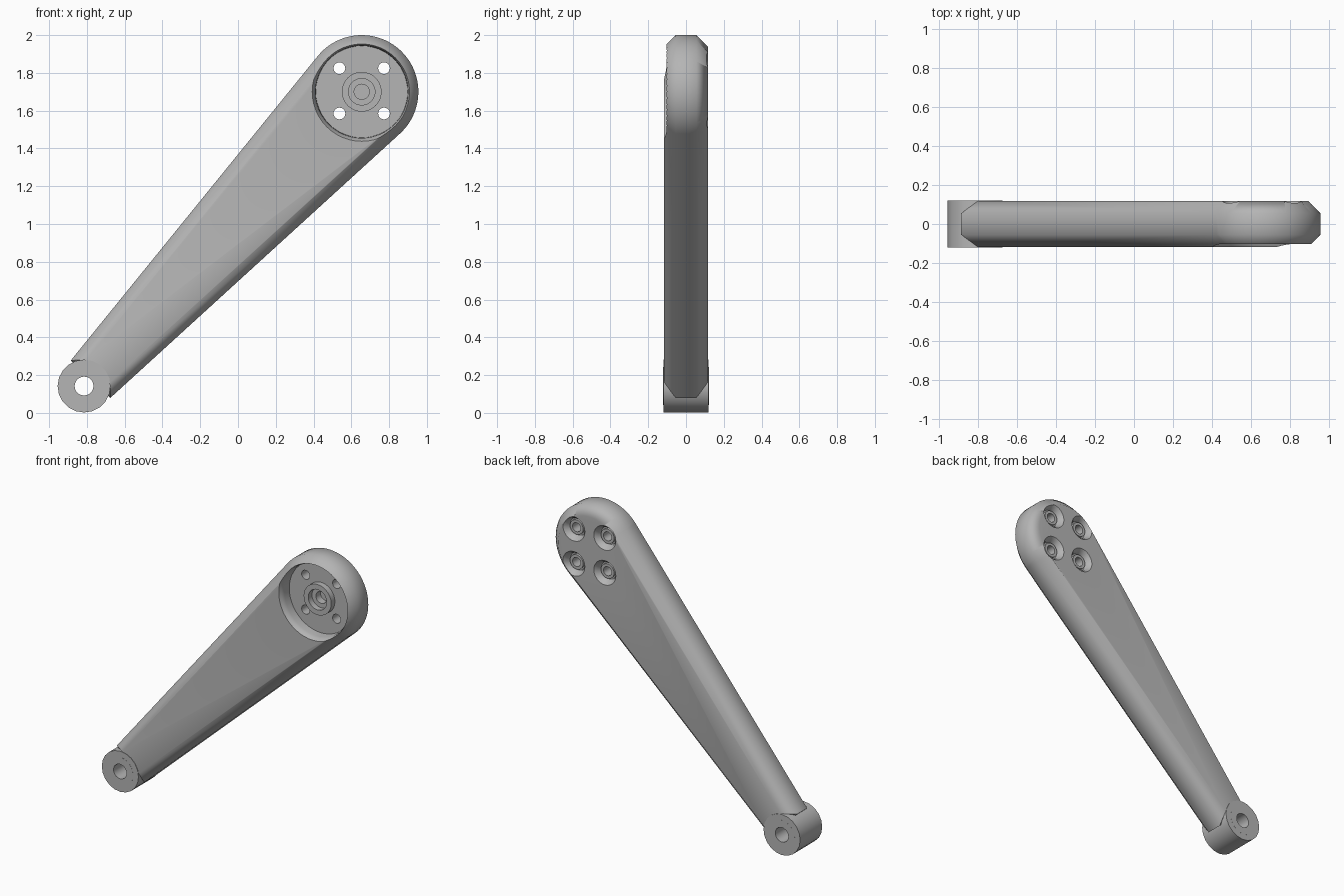
import bpy, bmesh
from math import sin, cos, asin, atan2, pi, hypot, radians

cube = bpy.data.objects.get("Cube")
if cube:
    bpy.data.objects.remove(cube, do_unlink=True)

grey = bpy.data.materials.new("plain_grey")
grey.use_nodes = True
grey.diffuse_color = (0.46, 0.46, 0.46, 1)
grey.node_tree.nodes["Principled BSDF"].inputs["Base Color"].default_value = (0.46, 0.46, 0.46, 1)

# Centres in x and z, end radii and thickness
PIVOT, HEAD = (-0.815, 0.142), (0.655, 1.70)
R_HEAD, R_PIVOT = 0.30, 0.14
HALF, CHAMFER, END = 0.117, 0.062, 0.05
dx, dz = HEAD[0] - PIVOT[0], HEAD[1] - PIVOT[1]
LENGTH, TILT = hypot(dx, dz), atan2(dz, dx)
TAPER = asin((R_HEAD - R_PIVOT) / LENGTH)


def make_object(name, bm):
    bmesh.ops.remove_doubles(bm, verts=bm.verts, dist=1e-5)
    bmesh.ops.recalc_face_normals(bm, faces=bm.faces)
    mesh = bpy.data.meshes.new(name)
    bm.to_mesh(mesh)
    bm.free()
    mesh.materials.append(grey)
    ob = bpy.data.objects.new(name, mesh)
    bpy.context.scene.collection.objects.link(ob)
    return ob


def skin(bm, loops, closed):
    """Bridge equal loops of vertices with quads."""
    n = len(loops[0])
    pairs = list(zip(loops, loops[1:]))
    if closed:
        pairs.append((loops[-1], loops[0]))
    for a, b in pairs:
        for i in range(n):
            j = (i + 1) % n
            bm.faces.new((a[i], a[j], b[j], b[i]))


def lathe(name, centre, profile, sides, closed=False):
    """Spin a (radius, y) profile about an axis along y."""
    bm = bmesh.new()
    loops = []
    for r, y in profile:
        loops.append([bm.verts.new((centre[0] + r * cos(2 * pi * k / sides), y,
                                    centre[1] + r * sin(2 * pi * k / sides)))
                      for k in range(sides)])
    skin(bm, loops, closed)
    return make_object(name, bm)


def arm_outline(inset, steps=40):
    """Tapered outline with a round head and a straight narrow end."""
    sweep = pi / 2 + TAPER
    r = R_HEAD - inset
    pts = []
    for k in range(steps + 1):
        a = -sweep + 2 * sweep * k / steps
        pts.append((LENGTH + r * cos(a), r * sin(a)))
    u = END + inset
    v = (R_PIVOT - inset) / cos(TAPER) + u * sin(TAPER) / cos(TAPER)
    pts += [(u, v), (u, -v)]
    return [(PIVOT[0] + a * cos(TILT) - b * sin(TILT),
             PIVOT[1] + a * sin(TILT) + b * cos(TILT)) for a, b in pts]


def activate(ob):
    bpy.ops.object.select_all(action='DESELECT')
    ob.select_set(True)
    bpy.context.view_layer.objects.active = ob


def smooth(ob, angle):
    activate(ob)
    bpy.ops.object.shade_smooth_by_angle(angle=radians(angle))


# Arm body with chamfered edges
bm = bmesh.new()
levels = [(-HALF, CHAMFER), (CHAMFER - HALF, 0), (HALF - CHAMFER, 0), (HALF, CHAMFER)]
rings = [[bm.verts.new((x, y, z)) for x, z in arm_outline(inset)] for y, inset in levels]
skin(bm, rings, False)
bm.faces.new(rings[0])
bm.faces.new(rings[-1])
arm = make_object("arm", bm)

# Front recess that leaves a hollow hub standing on its floor
cutters = [lathe("recess_cutter", HEAD, [
    (0, 0.02), (0.04, 0.02), (0.04, -0.03), (0.07, -0.03), (0.07, -0.07),
    (0.105, -0.07), (0.105, -0.03), (0.243, -0.03), (0.245, -0.08),
    (0.252, -0.1), (0.264, -0.12), (0.28, -0.14), (0, -0.14)], 48)]

# Four bolt holes, each in a flared back pocket with a raised collar
for sx in (-1, 1):
    for sz in (-1, 1):
        spot = (HEAD[0] + 0.118 * sx, HEAD[1] + 0.005 + 0.12 * sz)
        cutters.append(lathe("bolt_cutter", spot, [
            (0, -0.06), (0.031, -0.06), (0.031, 0.088), (0.05, 0.088),
            (0.05, 0.07), (0.06, 0.07), (0.066, 0.095), (0.084, HALF),
            (0.1, 0.14), (0, 0.14)], 24))

activate(arm)
for cutter in cutters:
    cutter.hide_render = True
    mod = arm.modifiers.new("cut", 'BOOLEAN')
    mod.operation = 'DIFFERENCE'
    mod.solver = 'EXACT'
    mod.object = cutter
    bpy.ops.object.modifier_apply(modifier=mod.name)
for cutter in cutters:
    bpy.data.objects.remove(cutter, do_unlink=True)

smooth(arm, 50)
weighted = arm.modifiers.new("even_shading", 'WEIGHTED_NORMAL')
weighted.keep_sharp = True

# Pivot barrel and the bushing inside it
for name, inner, outer, half in (("pivot_barrel", 0.1, R_PIVOT, 0.12),
                                 ("pivot_bushing", 0.05, 0.1, 0.1205)):
    ring = lathe(name, PIVOT, [(inner, -half), (outer, -half), (outer, half), (inner, half)],
                 20, closed=True)
    smooth(ring, 40)
